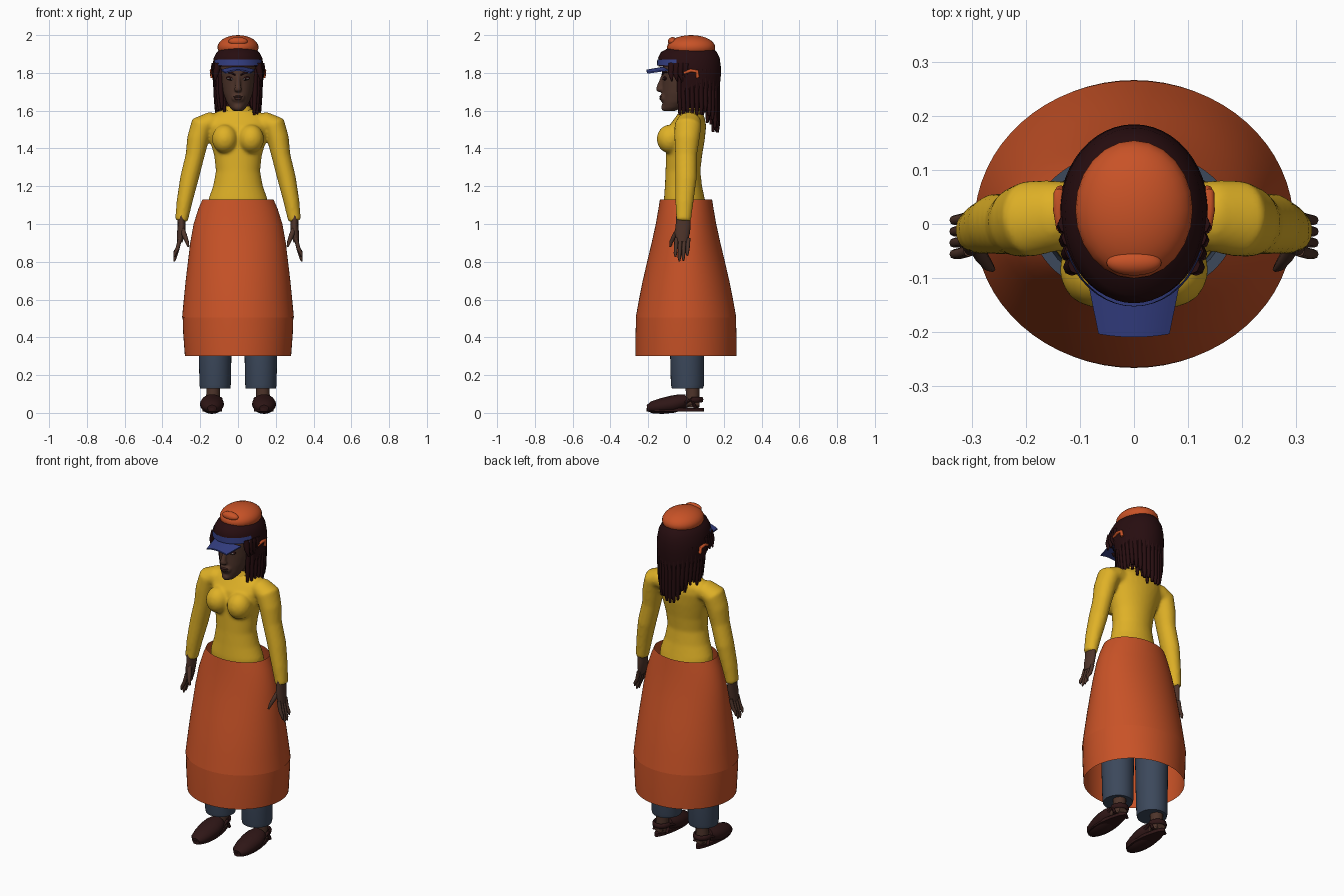
import bpy, bmesh, math, random
from mathutils import Vector

if "Cube" in bpy.data.objects:
    bpy.data.objects.remove(bpy.data.objects["Cube"])
random.seed(4)


def material(name, *rgb):
    m = bpy.data.materials.new(name)
    m.use_nodes = True
    m.diffuse_color = (*rgb, 1)
    m.node_tree.nodes["Principled BSDF"].inputs["Base Color"].default_value = (*rgb, 1)
    return m


ORANGE = material("burnt orange", .58, .085, .02)
YELLOW = material("golden yellow", .74, .44, .02)
BLUE = material("royal blue", .035, .05, .23)
SLATE = material("slate denim", .045, .065, .105)
SKIN = material("brown skin", .075, .034, .023)
HAIR = material("dark hair", .02, .004, .005)
SHOE = material("dark leather", .028, .008, .008)
LIP = material("lip brown", .05, .018, .015)
WHITE = material("eye grey", .35, .33, .32)


def finish(name, bm, mat, angle=50):
    bmesh.ops.recalc_face_normals(bm, faces=bm.faces)
    me = bpy.data.meshes.new(name)
    bm.to_mesh(me)
    bm.free()
    ob = bpy.data.objects.new(name, me)
    bpy.context.collection.objects.link(ob)
    me.materials.append(mat)
    select([ob])
    bpy.ops.object.shade_smooth_by_angle(angle=math.radians(angle))
    return ob


def select(obs):
    bpy.ops.object.select_all(action='DESELECT')
    for o in obs:
        o.select_set(True)
    bpy.context.view_layer.objects.active = obs[0]


def skin_rings(name, rings, mat, caps=True, keep=None):
    """Bridge equal rings of points; keep() filters faces by centre."""
    bm = bmesh.new()
    vs = [[bm.verts.new(p) for p in r] for r in rings]
    n = len(vs[0])
    for a, b in zip(vs, vs[1:]):
        for i in range(n):
            bm.faces.new((a[i], a[(i + 1) % n], b[(i + 1) % n], b[i]))
    if caps:
        bm.faces.new(vs[0])
        bm.faces.new(vs[-1])
    if keep:
        bad = [f for f in bm.faces if not keep(f.calc_center_median())]
        bmesh.ops.delete(bm, geom=bad, context='FACES')
    return finish(name, bm, mat)


def loft(name, sections, mat, n=32, cx=0, **kw):
    """Horizontal ellipses: (z, half width, front y, back y)."""
    rings = []
    for z, rx, y0, y1 in sections:
        rings.append([Vector((cx + rx * math.cos(a), (y0 + y1) / 2 + (y1 - y0) / 2 * math.sin(a), z))
                      for a in (math.tau * i / n for i in range(n))])
    return skin_rings(name, rings, mat, **kw)


def tube(name, pts, mat, side=1, n=12, ref=(0, 1, 0), flat=1):
    """Limb through (x, y, z, radius); flat scales the radius along ref."""
    ps = [Vector((p[0] * side, p[1], p[2])) for p in pts]
    rings = []
    for i, p in enumerate(ps):
        t = (ps[min(i + 1, len(ps) - 1)] - ps[max(i - 1, 0)]).normalized()
        v = Vector(ref)
        v = (v - t * v.dot(t)).normalized()
        u = v.cross(t)
        r = pts[i][3]
        rings.append([p + u * r * math.cos(a) + v * r * flat * math.sin(a)
                      for a in (math.tau * k / n for k in range(n))])
    return skin_rings(name, rings, mat)


def blob(name, centre, radii, mat, tilt=0):
    bm = bmesh.new()
    bmesh.ops.create_uvsphere(bm, u_segments=24, v_segments=14, radius=1)
    ob = finish(name, bm, mat)
    ob.location, ob.scale, ob.rotation_euler = centre, radii, (0, tilt, 0)
    return ob


def fuse(name, obs, voxel, smooth):
    """Blend overlapping parts into one smooth surface."""
    select(obs)
    bpy.ops.object.join()
    ob = bpy.context.object
    ob.name = name
    bpy.ops.object.transform_apply(location=True, rotation=True, scale=True)
    m = ob.modifiers.new("blend", 'REMESH')
    m.mode, m.voxel_size, m.use_smooth_shade = 'VOXEL', voxel, True
    s = ob.modifiers.new("soften", 'SMOOTH')
    s.factor, s.iterations = .5, smooth
    for name in ("blend", "soften"):
        bpy.ops.object.modifier_apply(modifier=name)
    return ob


# Blouse: torso, bust and sleeves blended together
blouse = [loft("torso", [(1.08, .16, -.115, .11), (1.13, .157, -.117, .1), (1.2, .132, -.112, .085),
                         (1.28, .117, -.108, .076), (1.36, .126, -.107, .085), (1.45, .15, -.105, .1),
                         (1.52, .17, -.09, .107), (1.56, .165, -.06, .1), (1.595, .11, -.035, .085),
                         (1.61, .065, -.025, .07)], YELLOW)]
for s in (1, -1):
    blouse.append(blob("bust", (.07 * s, -.085, 1.45), (.068, .07, .076), YELLOW))
    blouse.append(tube("sleeve", [(.08, .02, 1.53, .05), (.15, .015, 1.535, .058), (.192, .01, 1.52, .062),
                                  (.212, .005, 1.45, .058), (.228, 0, 1.36, .05), (.258, 0, 1.24, .049),
                                  (.283, -.008, 1.12, .042), (.3, -.013, 1.015, .034)],
                       YELLOW, s, 20, flat=1.15))
fuse("blouse", blouse, .009, 6)
loft("collar", [(1.595, .075, -.04, .075), (1.625, .066, -.03, .068)], YELLOW, caps=False)

# Skirt in two tiers, open at both ends
loft("skirt", [(1.13, .188, -.138, .138), (1.08, .21, -.146, .146), (1, .235, -.16, .16),
               (.9, .253, -.182, .182), (.8, .265, -.206, .206), (.7, .277, -.229, .229),
               (.6, .287, -.249, .249), (.505, .296, -.266, .266)], ORANGE, n=64, caps=False)
loft("skirt_hem", [(.51, .293, -.264, .264), (.42, .29, -.267, .267), (.3, .281, -.267, .267)],
     ORANGE, n=64, caps=False)

# Hips, trousers, feet and shoes
loft("hips", [(1.08, .15, -.11, .11), (.95, .17, -.12, .125), (.85, .15, -.09, .11)], SLATE)
for s, w in ((1, "left_"), (-1, "right_")):
    loft(w + "trouser_leg", [(.95, .085, -.1, .115), (.6, .09, -.09, .105), (.35, .087, -.085, .096),
                             (.15, .083, -.08, .096), (.13, .08, -.075, .09)], SLATE, cx=.121 * s)
    tube(w + "ankle", [(.13, .035, .2, .038), (.132, .035, .1, .036), (.135, .035, .03, .036)], SKIN, s)
    tube(w + "foot", [(.135, .07, .045, .028), (.137, .02, .055, .038), (.139, -.06, .05, .042),
                      (.14, -.12, .035, .04)], SKIN, s, ref=(0, 0, 1), flat=.7)
    # Sole outline: round toe, narrower heel
    sole = []
    for z in (.008, .026):
        sole.append([Vector(((.137 + (.05 - .014 * math.sin(a)) * math.cos(a)) * s,
                             -.058 + .152 * math.sin(a), z))
                     for a in (math.tau * i / 32 for i in range(32))])
    skin_rings(w + "shoe_sole", sole, SHOE)
    tube(w + "shoe_upper", [(.138, -.205, .024, .024), (.138, -.18, .029, .045), (.138, -.13, .036, .058),
                            (.138, -.07, .046, .064), (.137, -.025, .058, .058), (.136, .005, .068, .044)],
         SHOE, s, 20, (0, 0, 1), .72)
    tube(w + "heel_strap", [(.135 + .045 * math.cos(a), .03 + .053 * math.sin(a), .07, .009)
                            for a in (math.pi * (i / 8) for i in range(9))], SHOE, s, 8, (0, 0, 1), 1.7)
    for x in (.092, .178):
        tube(w + "side_strap", [(x, -.02, .05, .01), (x, .03, .07, .009), (x, .05, .025, .009)],
             SHOE, s, 8, (1, 0, 0))

    # Hands hang with fingers spread slightly outward
    tube(w + "palm", [(.3, -.013, 1.05, .02), (.298, -.015, .99, .021), (.302, -.02, .95, .021),
                      (.309, -.021, .905, .015)], SKIN, s, 16, flat=1.9)
    for k, tip in enumerate((.825, .802, .805, .83)):
        y = -.052 + .021 * k
        tube(w + "finger", [(.306, y + .002, .925, .011), (.32, y - .002, .87, .0105),
                            (.334, y - .004, tip + .02, .009), (.337, y - .004, tip, .004)], SKIN, s, 8)
    tube(w + "thumb", [(.298, -.035, .98, .014), (.283, -.06, .94, .013), (.27, -.078, .905, .01),
                       (.262, -.084, .88, .005)], SKIN, s, 8)

# Head: skull, nose, chin, cheeks and neck blended together
head = [loft("skull", [(1.598, .025, -.115, -.06), (1.615, .042, -.124, -.02), (1.645, .06, -.126, .03),
                       (1.69, .077, -.126, .08), (1.74, .088, -.125, .115), (1.8, .094, -.127, .135),
                       (1.88, .09, -.115, .135), (1.92, .06, -.08, .1)], SKIN),
        tube("neck", [(0, .03, 1.52, .05), (0, .015, 1.6, .045), (0, 0, 1.68, .048)], SKIN, n=20),
        tube("nose_bridge", [(0, -.118, 1.79, .011), (0, -.132, 1.75, .013), (0, -.143, 1.715, .017)], SKIN),
        blob("nose_tip", (0, -.138, 1.712), (.021, .02, .014), SKIN),
        blob("mouth_mound", (0, -.118, 1.668), (.036, .02, .026), SKIN),
        blob("chin", (0, -.113, 1.617), (.025, .019, .02), SKIN)]
fuse("head", head, .006, 3)
blob("upper_lip", (0, -.132, 1.674), (.026, .009, .006), LIP)
blob("lower_lip", (0, -.131, 1.663), (.022, .01, .007), LIP)
for s, w in ((1, "left_"), (-1, "right_")):
    blob(w + "eye_rim", (.042 * s, -.112, 1.77), (.022, .01, .0095), HAIR, -.2 * s)
    blob(w + "eye", (.042 * s, -.1145, 1.769), (.018, .01, .0055), WHITE, -.2 * s)
    blob(w + "iris", (.041 * s, -.1165, 1.769), (.0065, .01, .0058), HAIR)
    tube(w + "eyebrow", [(.014, -.126, 1.789, .004), (.04, -.121, 1.802, .005),
                         (.07, -.1, 1.803, .003)], HAIR, s, 8)
    blob(w + "ear", (.094 * s, .01, 1.745), (.012, .02, .035), SKIN)

# Hair shell, cut open in front of the face
loft("hair", [(1.95, .06, -.06, .11), (1.928, .09, -.1, .145), (1.91, .112, -.132, .163), (1.88, .128, -.147, .178),
              (1.835, .136, -.146, .184), (1.79, .138, -.138, .185), (1.74, .13, -.11, .18),
              (1.69, .12, -.09, .174), (1.64, .112, -.08, .166)], HAIR, n=48, caps=False,
     keep=lambda c: c.z > 1.835 or c.y > -.02)
# Braids hanging around the sides and back
for row, count in ((1, 24), (.84, 17)):
    for i in range(count):
        a = math.radians(-40 + 260 * i / (count - 1))
        x, y = .118 * row * math.cos(a), .045 + .122 * row * math.sin(a)
        back = max(0, math.sin(a))
        end = 1.595 - .09 * back ** 2 + random.uniform(-.03, .025)
        tube("braid", [(x * 1.02, y, 1.82, .013), (x, y, 1.7, .013), (x * .96, y + .002, end + .04, .0115),
                       (x * .95, y, end, .007)], HAIR, n=8)
for s in (1, -1):
    for k in range(4):
        tube("hair_tuft", [(.105 + .006 * k, -.075 + .025 * k, 1.85, .018), (.116 + .004 * k, -.08 + .025 * k, 1.8, .016),
                           (.124, -.075 + .028 * k, 1.755, .004)], HAIR, s, 8)

# Cap crown with its flat button, visor band and brim
blob("cap_crown", (0, .027, 1.935), (.109, .128, .065), ORANGE)
button = blob("cap_button", (0, -.072, 1.967), (.051, .024, .022), ORANGE)
button.rotation_euler.x = .35
loft("visor_band", [(1.872, .132, -.152, .18), (1.838, .139, -.153, .185)], BLUE, n=48, caps=False,
     keep=lambda c: c.y < -.045)
rows = [[Vector((u * (.088 - .022 * t), -.125 - t * (.085 - .006 * u * u) + .03 * u * u * (1 - t),
                 1.832 - .015 * t - .014 * u * u + dz))
         for u in (k / 6 for k in range(-6, 7))]
        for t, dz in ((0, 0), (.5, 0), (1, 0), (1, -.007), (.5, -.007), (0, -.007))]
skin_rings("visor_brim", [[r[k] for r in rows] for k in range(13)], BLUE)
for s, w in ((1, "left_"), (-1, "right_")):
    tube(w + "cap_strap", [(.136, -.01, 1.8, .008), (.141, .025, 1.812, .009), (.139, .058, 1.808, .01),
                           (.136, .062, 1.775, .01)], ORANGE, s, 8, (1, 0, 0))
